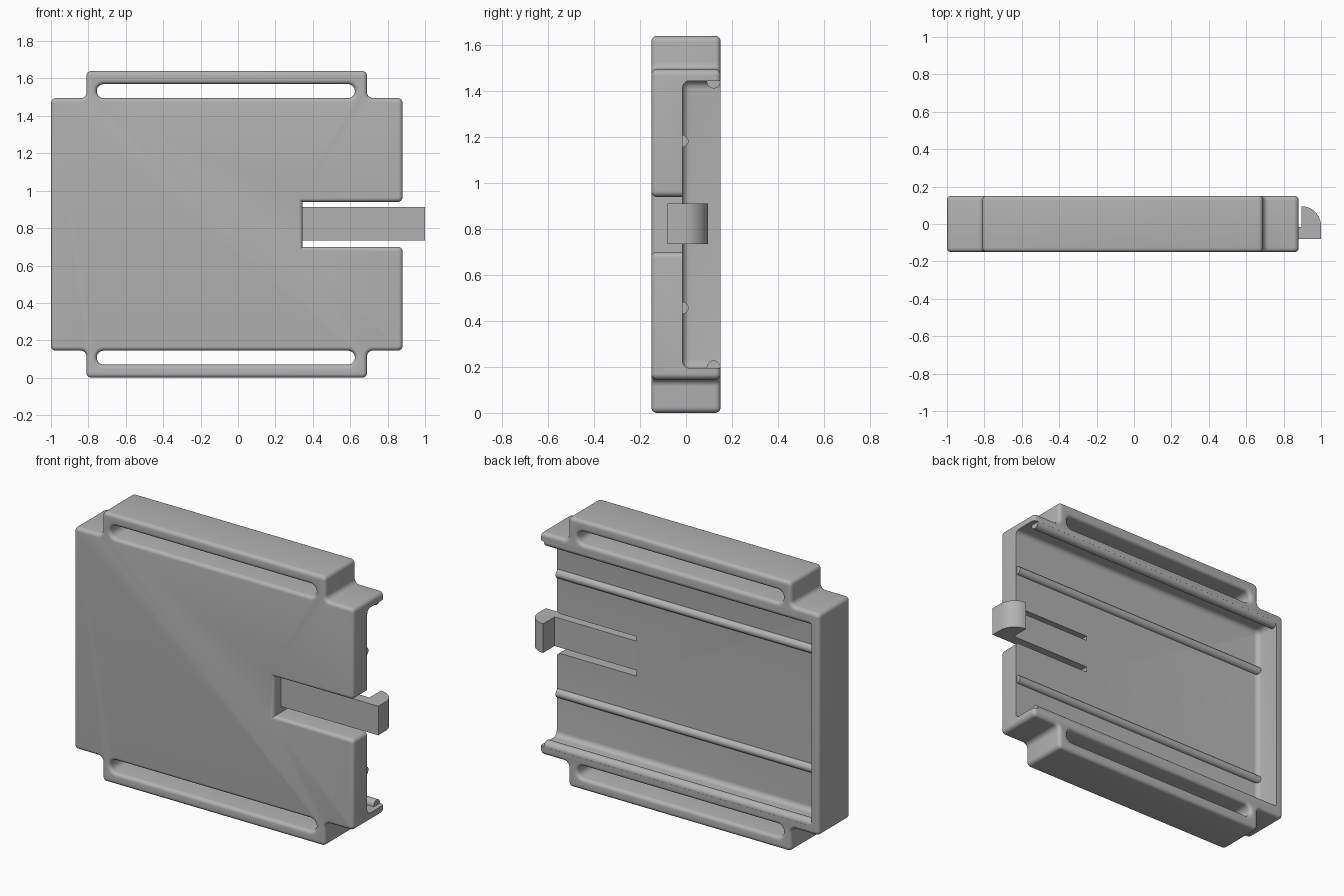
import bpy, bmesh, math
from mathutils import Vector

cube = bpy.data.objects.get("Cube")
if cube:
    bpy.data.objects.remove(cube, do_unlink=True)

GREY = (0.45, 0.45, 0.45, 1)
mat = bpy.data.materials.new("grey plastic")
mat.use_nodes = True
mat.diffuse_color = GREY
mat.node_tree.nodes["Principled BSDF"].inputs["Base Color"].default_value = GREY

HALF = 0.15                   # half depth
MID = 0.82                    # height of the mirror plane
EDGE = 0.022                  # edge rounding
INNER = -0.015                # inner face of the front plate


def rounded(corners, steps=6):
    """Round right-angled corners given as (x, z, radius)."""
    out = []
    for i, (x, z, r) in enumerate(corners):
        p = Vector((x, z))
        u = (Vector(corners[i - 1][:2]) - p).normalized()
        v = (Vector(corners[(i + 1) % len(corners)][:2]) - p).normalized()
        if r == 0:
            out.append(p)
            continue
        c = p + (u + v) * r
        for k in range(steps + 1):
            a = math.pi / 2 * k / steps
            out.append(c - (v * math.cos(a) + u * math.sin(a)) * r)
    return out


def grow(points, d):
    """Offset a counter-clockwise outline outward by d."""
    out = []
    for i, p in enumerate(points):
        a = (p - points[i - 1]).normalized()
        b = (points[(i + 1) % len(points)] - p).normalized()
        n1, n2 = Vector((a.y, -a.x)), Vector((b.y, -b.x))
        out.append(p + (n1 + n2) * (d / (1 + n1.dot(n2))))
    return out


def prism(name, outline, layers, place=lambda u, v, w: (u, w, v)):
    """Stack offset copies of an outline; layers are (depth, offset)."""
    bm = bmesh.new()
    rings = [[bm.verts.new(place(p.x, p.y, w)) for p in grow(outline, d)]
             for w, d in layers]
    bm.faces.new(rings[0])
    bm.faces.new(rings[-1])
    n = len(outline)
    for lo, hi in zip(rings, rings[1:]):
        for i in range(n):
            j = (i + 1) % n
            bm.faces.new((lo[i], lo[j], hi[j], hi[i]))
    bmesh.ops.recalc_face_normals(bm, faces=bm.faces)
    return finish(name, bm)


def finish(name, bm):
    mesh = bpy.data.meshes.new(name)
    bm.to_mesh(mesh)
    bm.free()
    mesh.materials.append(mat)
    obj = bpy.data.objects.new(name, mesh)
    bpy.context.collection.objects.link(obj)
    return obj


def activate(obj):
    bpy.ops.object.select_all(action='DESELECT')
    obj.select_set(True)
    bpy.context.view_layer.objects.active = obj


def smooth(obj):
    activate(obj)
    bpy.ops.object.shade_smooth_by_angle(angle=math.radians(35))


def cut(obj, cutter):
    cutter.hide_render = True
    mod = obj.modifiers.new("cut", 'BOOLEAN')
    mod.operation = 'DIFFERENCE'
    mod.solver = 'EXACT'
    mod.object = cutter
    activate(obj)
    bpy.ops.object.modifier_apply(modifier=mod.name)
    bpy.data.objects.remove(cutter, do_unlink=True)


def quarter(r, sign, steps=5):
    """(depth, offset) pairs around a rounded edge, from the outer face in."""
    angles = [math.pi / 2 * k / steps for k in range(steps + 1)]
    return [(r * (1 - math.cos(a)), sign * r * (1 - math.sin(a))) for a in angles]


def both_rims(sign):
    rim = quarter(EDGE, sign)
    return ([(-HALF + y, d) for y, d in rim]
            + [(HALF - y, d) for y, d in reversed(rim)])


# Case outline: body, strap bars at both ends, notch at the open side
R, F = 0.026, 0.03
lower_right = [(0.69, 0, R), (0.69, 0.145, F), (0.88, 0.145, R),
               (0.88, 0.70, R), (0.345, 0.70, 0)]
lower_left = [(-1, 0.145, R), (-0.81, 0.145, F), (-0.81, 0, R)]


def flip(points):
    return [(x, 2 * MID - z, r) for x, z, r in reversed(points)]


outline = lower_right + flip(lower_right) + flip(lower_left) + lower_left
case = prism("case", rounded(outline), both_rims(-1))

# Strap slots with rounded rims
slot = [(-0.755, 0.07, 0.037), (0.625, 0.07, 0.037),
        (0.625, 0.145, 0.037), (-0.755, 0.145, 0.037)]
for pts in (slot, flip(slot)):
    rims = both_rims(1)
    rims = [(-0.3, EDGE)] + rims + [(0.3, EDGE)]
    cut(case, prism("slot_cutter", rounded(pts), rims))

# Card pocket, open to the back and to the left side
pocket = [(-0.95, 0.195, 0.035), (1.2, 0.195, 0.035),
          (1.2, 1.445, 0.035), (-0.95, 1.445, 0.035)]
floor = [(INNER + y, d) for y, d in quarter(0.03, -1)]
cut(case, prism("pocket_cutter", rounded(pocket), floor + [(0.4, 0)]))
smooth(case)

# Spring latch: thin arm with a quarter-round hook
latch = [Vector(p) for p in ((0.33, -0.08), (1, -0.08))]
for k in range(13):
    a = math.pi / 2 * k / 12
    latch.append(Vector((0.895 + 0.105 * math.cos(a), -0.01 + 0.105 * math.sin(a))))
latch += [Vector((0.895, INNER)), Vector((0.33, INNER))]
smooth(prism("spring_latch", latch, [(0.735, 0), (0.912, 0)],
             lambda u, v, w: (u, v, w)))


# Guide ribs on the plate and snap lips on the walls
def rib(name, y, z, r, x0, x1):
    bm = bmesh.new()
    bmesh.ops.create_cone(bm, cap_ends=True, segments=24, radius1=r, radius2=r,
                          depth=x1 - x0)
    obj = finish(name, bm)
    obj.rotation_euler.y = math.pi / 2
    obj.location = ((x0 + x1) / 2, y, z)
    smooth(obj)


for side, s in (("upper", 1), ("lower", -1)):
    rib(side + "_guide_rib", INNER, MID + s * 0.363, 0.026, -0.97, 0.87)
    rib(side + "_snap_lip", 0.12, MID + s * 0.622, 0.03, -0.97, 0.85)
